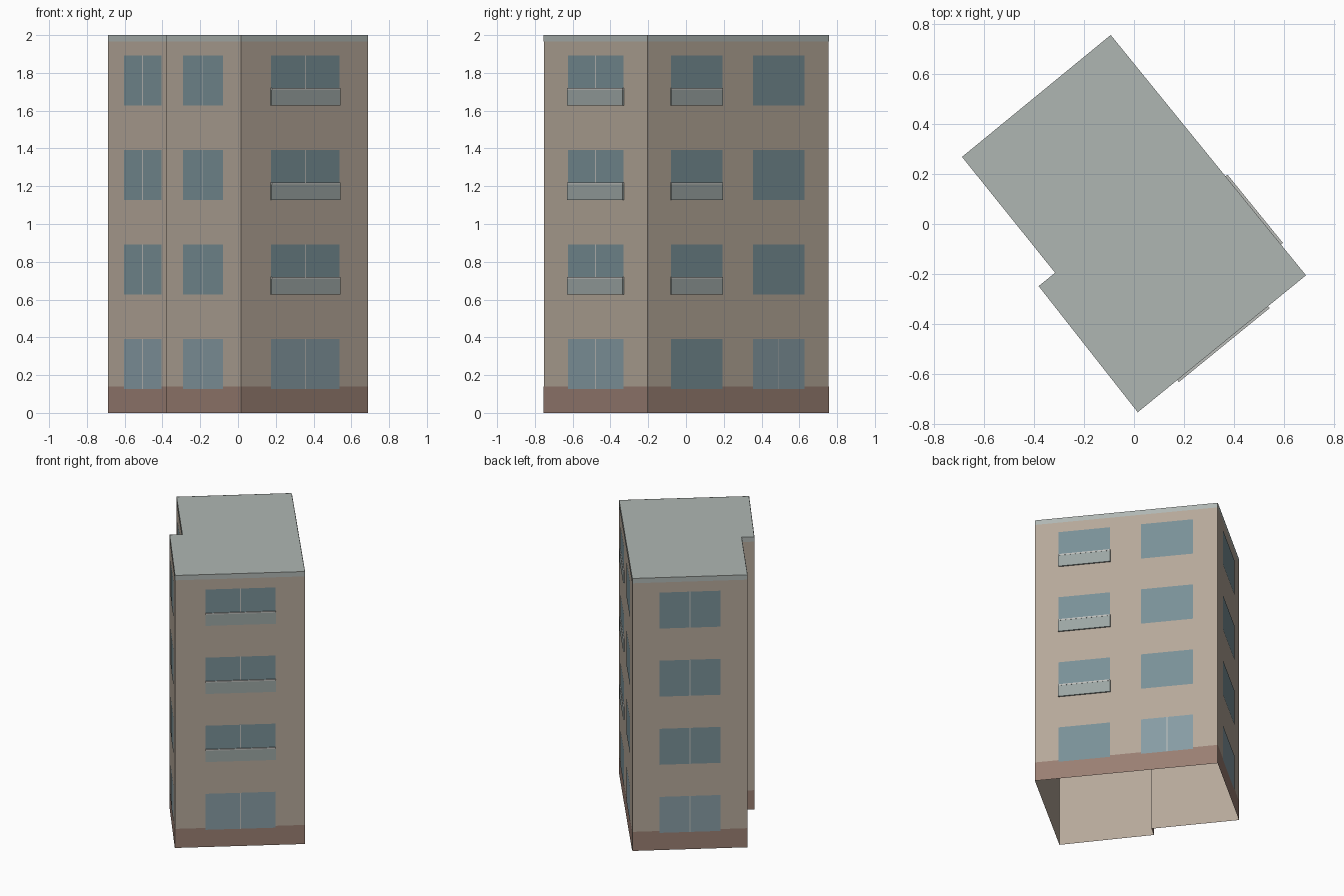
import bpy
from mathutils import Vector

if "Cube" in bpy.data.objects:
    bpy.data.objects.remove(bpy.data.objects["Cube"])

def material(name, r, g, b):
    m = bpy.data.materials.new(name)
    m.diffuse_color = (r, g, b, 1)
    m.use_nodes = True
    m.node_tree.nodes["Principled BSDF"].inputs["Base Color"].default_value = m.diffuse_color
    return m

WALL = material("plaster", 0.46, 0.39, 0.32)
BASE = material("brown_base", 0.32, 0.21, 0.17)
ROOF = material("roof_grey", 0.43, 0.47, 0.45)
GLASS = material("glass", 0.19, 0.28, 0.31)
GROUND_GLASS = material("ground_glass", 0.24, 0.33, 0.37)
FRAME = material("frame", 0.50, 0.51, 0.49)
PANEL = material("balcony_panel", 0.33, 0.38, 0.37)

# footprint corners, counter-clockwise from above
A, B, C, D, E, F = PLAN = [(-0.093, 0.755), (-0.687, 0.268), (-0.315, -0.195),
                           (-0.381, -0.248), (0.015, -0.752), (0.687, -0.205)]
HEIGHT, FLOOR = 2.0, 0.5

def make(name, verts, faces, mat):
    me = bpy.data.meshes.new(name)
    me.from_pydata([tuple(v) for v in verts], [], faces)
    me.materials.append(mat)
    ob = bpy.data.objects.new(name, me)
    bpy.context.collection.objects.link(ob)
    return ob

def panel(name, wall, t0, t1, z0, z1, off, mat, depth=0.0):
    """Flat panel on a wall between fractions t0..t1, or a box if depth is given."""
    p, q = Vector((*wall[0], 0)), Vector((*wall[1], 0))
    d = q - p
    n = Vector((d.y, -d.x, 0)).normalized()
    def rect(o):
        return [p + d * t + n * o + Vector((0, 0, z))
                for t, z in ((t0, z0), (t1, z0), (t1, z1), (t0, z1))]
    if not depth:
        return make(name, rect(off), [(0, 1, 2, 3)], mat)
    return make(name, rect(off) + rect(off + depth),
                [(3, 2, 1, 0), (4, 5, 6, 7), (0, 1, 5, 4),
                 (1, 2, 6, 5), (2, 3, 7, 6), (3, 0, 4, 7)], mat)

def bay(wall, t0, t1, balcony=False, upper_bar=True, ground_bar=True):
    """A column of windows, one per floor, optionally with balconies."""
    tm = (t0 + t1) / 2
    half = 0.003 / (Vector(wall[1]) - Vector(wall[0])).length
    for i in range(4):
        z = i * FLOOR + 0.127
        bar = upper_bar if i else ground_bar
        panel("window", wall, t0, t1, z, z + 0.264, 0.003,
              GROUND_GLASS if i == 0 and ground_bar else GLASS)
        if bar:
            panel("mullion", wall, tm - half, tm + half, z, z + 0.264, 0.004, FRAME)
        if balcony and i:
            panel("balcony_panel", wall, t0, t1, z, z + 0.082, 0.0, PANEL, 0.009)
            panel("balcony_rail", wall, t0, t1, z + 0.082, z + 0.092, 0.0, FRAME, 0.010)

# open-bottomed wall shell and flat roof
n = len(PLAN)
ring = [(x, y, 0) for x, y in PLAN] + [(x, y, HEIGHT) for x, y in PLAN]
make("walls", ring, [(i, (i + 1) % n, n + (i + 1) % n, n + i) for i in range(n)], WALL)
make("roof", ring[n:], [tuple(range(n))], ROOF)

# brown base and roof edge band on every wall
for i in range(n):
    wall = (PLAN[i], PLAN[(i + 1) % n])
    panel("base_band", wall, 0, 1, 0, 0.14, 0.0015, BASE)
    panel("roof_band", wall, 0, 1, 1.965, HEIGHT, 0.0015, ROOF)

# window columns
bay((A, B), 0.235, 0.765)
bay((B, C), 0.23, 0.765)
bay((D, E), 0.23, 0.765)
bay((E, F), 0.235, 0.775, balcony=True)
bay((F, A), 0.128, 0.412, balcony=True, upper_bar=False, ground_bar=False)
bay((F, A), 0.58, 0.865, upper_bar=False)
